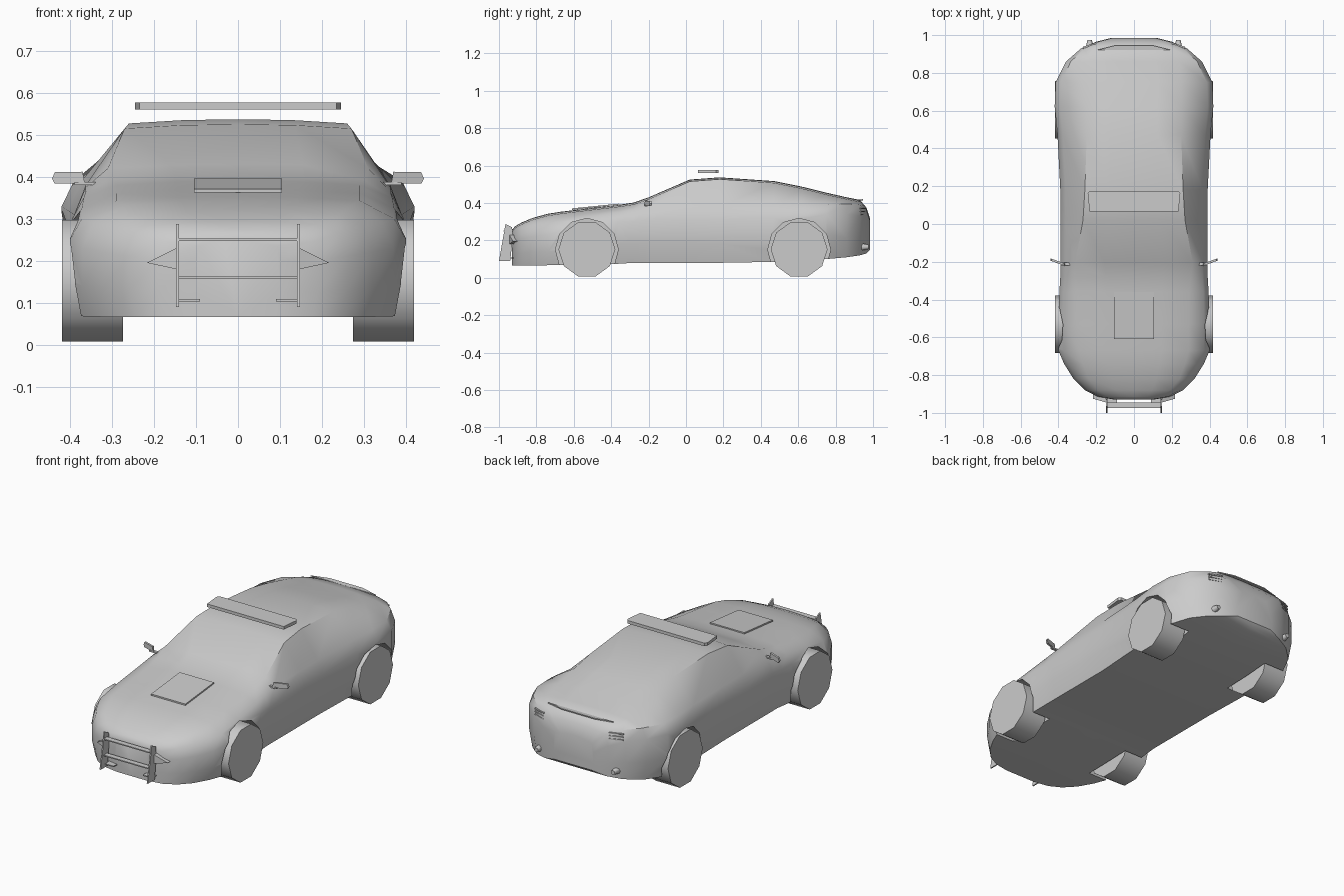
import bpy, bmesh, math
from mathutils import Matrix, Vector

default = bpy.data.objects.get("Cube")
if default:
    bpy.data.objects.remove(default, do_unlink=True)

grey = bpy.data.materials.new("plain grey")
grey.use_nodes = True
COLOUR = (0.6, 0.6, 0.6, 1)
grey.diffuse_color = COLOUR
grey.node_tree.nodes["Principled BSDF"].inputs["Base Color"].default_value = COLOUR


def finish(name, bm, angle=None):
    """Turn a bmesh into a named grey object."""
    bmesh.ops.recalc_face_normals(bm, faces=bm.faces)
    mesh = bpy.data.meshes.new(name)
    bm.to_mesh(mesh)
    bm.free()
    mesh.materials.append(grey)
    obj = bpy.data.objects.new(name, mesh)
    bpy.context.collection.objects.link(obj)
    if angle:
        smooth(obj, angle)
    return obj


def smooth(obj, angle):
    bpy.ops.object.select_all(action='DESELECT')
    obj.select_set(True)
    bpy.context.view_layer.objects.active = obj
    bpy.ops.object.shade_smooth_by_angle(angle=math.radians(angle))


def prism(name, outline, offset):
    """Extrude a planar outline along an offset."""
    bm = bmesh.new()
    face = bm.faces.new([bm.verts.new(p) for p in outline])
    out = bmesh.ops.extrude_face_region(bm, geom=[face])
    moved = [v for v in out["geom"] if isinstance(v, bmesh.types.BMVert)]
    bmesh.ops.translate(bm, verts=moved, vec=Vector(offset))
    if face.is_valid and len(bm.faces) == len(outline) + 1:
        bm.faces.new(list(face.verts))
    return finish(name, bm)


def box(name, low, high):
    (a, b, c), (d, e, f) = low, high
    return prism(name, [(a, b, c), (d, b, c), (d, e, c), (a, e, c)], (0, 0, f - c))


def cylinder(name, sides, radius, depth, centre, angle=None):
    bm = bmesh.new()
    bmesh.ops.create_cone(bm, cap_ends=True, segments=sides, radius1=radius, radius2=radius, depth=depth,
                          matrix=Matrix.Translation(centre) @ Matrix.Rotation(math.pi / 2, 4, 'Y'))
    return finish(name, bm, angle)


# Body stations: y, half width, bottom, shoulder, belt, top, roof half width
stations = [
    (-.93, .1, .066, .2, .235, .255, .07),
    (-.915, .19, .066, .2, .245, .275, .14),
    (-.88, .26, .066, .21, .265, .295, .19),
    (-.82, .32, .066, .22, .28, .32, .24),
    (-.74, .37, .067, .23, .29, .342, .27),
    (-.67, .4, .068, .25, .3, .353, .29),
    (-.53, .4, .07, .28, .325, .37, .29),
    (-.36, .395, .075, .3, .35, .39, .29),
    (-.28, .39, .08, .3, .365, .402, .3),
    (-.2, .39, .08, .31, .375, .43, .31),
    (.02, .39, .08, .31, .38, .525, .27),
    (.18, .39, .08, .31, .38, .537, .26),
    (.47, .405, .085, .32, .385, .517, .25),
    (.62, .42, .09, .33, .39, .487, .25),
    (.75, .415, .1, .34, .39, .455, .25),
    (.86, .36, .11, .34, .395, .43, .24),
    (.93, .28, .12, .33, .39, .416, .2),
    (.965, .2, .13, .3, .36, .375, .14),
    (.985, .12, .15, .25, .3, .315, .08),
]


def section(y, w, bottom, shoulder, belt, top, roof):
    half = [(.94 * w, bottom), (w, bottom + .45 * (shoulder - bottom)), (w, shoulder),
            (.93 * w, belt), (roof, top - .01), (roof * .5, top - .002)]
    ring = [(0, bottom)] + half + [(0, top)] + [(-x, z) for x, z in reversed(half)]
    return [(x, y, z) for x, z in ring]


bm = bmesh.new()
rings = [[bm.verts.new(p) for p in section(*s)] for s in stations]
for a, b in zip(rings, rings[1:]):
    for i in range(len(a)):
        j = (i + 1) % len(a)
        bm.faces.new((a[i], a[j], b[j], b[i]))
bm.faces.new(rings[0])
bm.faces.new(rings[-1])
body = finish("body", bm)

# Wheel arches are cut from the body, then the wheels are set in them
for axle, y in (("front", -.53), ("rear", .605)):
    for side, sign in (("left", 1), ("right", -1)):
        cutter = cylinder("arch_cutter", 12, .168, .4, (sign * .46, y, .15))
        cutter.hide_render = True
        cut = body.modifiers.new("arch", 'BOOLEAN')
        cut.operation = 'DIFFERENCE'
        cut.solver = 'EXACT'
        cut.object = cutter
        bpy.context.view_layer.objects.active = body
        bpy.ops.object.modifier_apply(modifier=cut.name)
        bpy.data.objects.remove(cutter, do_unlink=True)
        cylinder(f"{axle}_{side}_wheel", 10, .152, .145, (sign * .347, y, .152), 50)
smooth(body, 40)

# Light bar floating over the roof, with clipped corners
prism("roof_light_bar", [(-.235, .065, .56), (.235, .065, .56), (.245, .16, .56), (.235, .175, .56),
                         (-.235, .175, .56), (-.245, .16, .56)], (0, 0, .017))

# Bonnet panel
prism("bonnet_panel", [(-.105, -.61, .371), (.105, -.61, .371), (.105, -.36, .396), (-.105, -.36, .396)],
      (0, 0, -.008))

# Push bar cross members
for name, z in (("upper", .25), ("lower", .16)):
    box(f"push_bar_{name}_rail", (-.14, -.975, z - .003), (.14, -.945, z + .003))

for side, s in (("left", 1), ("right", -1)):
    # Push bar upright, foot and side spike
    prism(f"{side}_push_bar_upright", [(s * .141, -1, .09), (s * .141, -.94, .09), (s * .141, -.925, .22),
                                       (s * .141, -.93, .27), (s * .141, -.965, .288)], (s * .007, 0, 0))
    box(f"{side}_push_bar_foot", (s * .09, -.96, .103), (s * .145, -.92, .109))
    prism(f"{side}_push_bar_spike", [(s * .147, -.945, .18), (s * .147, -.945, .23), (s * .217, -.925, .195)],
          (0, .03, 0))
    # Door mirror on a short arm
    prism(f"{side}_mirror", [(s * .365, -.222, .384), (s * .437, -.196, .384), (s * .443, -.194, .396),
                             (s * .436, -.196, .411), (s * .37, -.22, .412)], (0, .012, 0))
    box(f"{side}_mirror_arm", (s * .34, -.22, .38), (s * .39, -.205, .388))
    # Tail light bars
    for i in range(3):
        z = .335 + i * .016
        prism(f"{side}_tail_light_{i}", [(s * .2, .962, z), (s * .27, .938, z), (s * .27, .92, z),
                                         (s * .2, .94, z)], (0, 0, .007))
    # Diffuser fins
    for i, x in enumerate((.05, .15)):
        prism(f"{side}_diffuser_fin_{i}", [(s * x, .9, .13), (s * x, .96, .13), (s * x, .99 - x * .1, .215),
                                           (s * x, .93, .22)], (s * .008, 0, 0))
    # Exhaust cone
    bm = bmesh.new()
    bmesh.ops.create_cone(bm, cap_ends=True, segments=8, radius1=.026, radius2=.012, depth=.07,
                          matrix=Matrix.Translation((s * .235, .94, .165)) @ Matrix.Rotation(-math.pi / 2, 4, 'X'))
    finish(f"{side}_exhaust", bm, 50)

# Boot lip
prism("boot_lip", [(-.2, .92, .412), (-.1, .945, .414), (.1, .945, .414), (.2, .92, .412)], (0, 0, .006))
